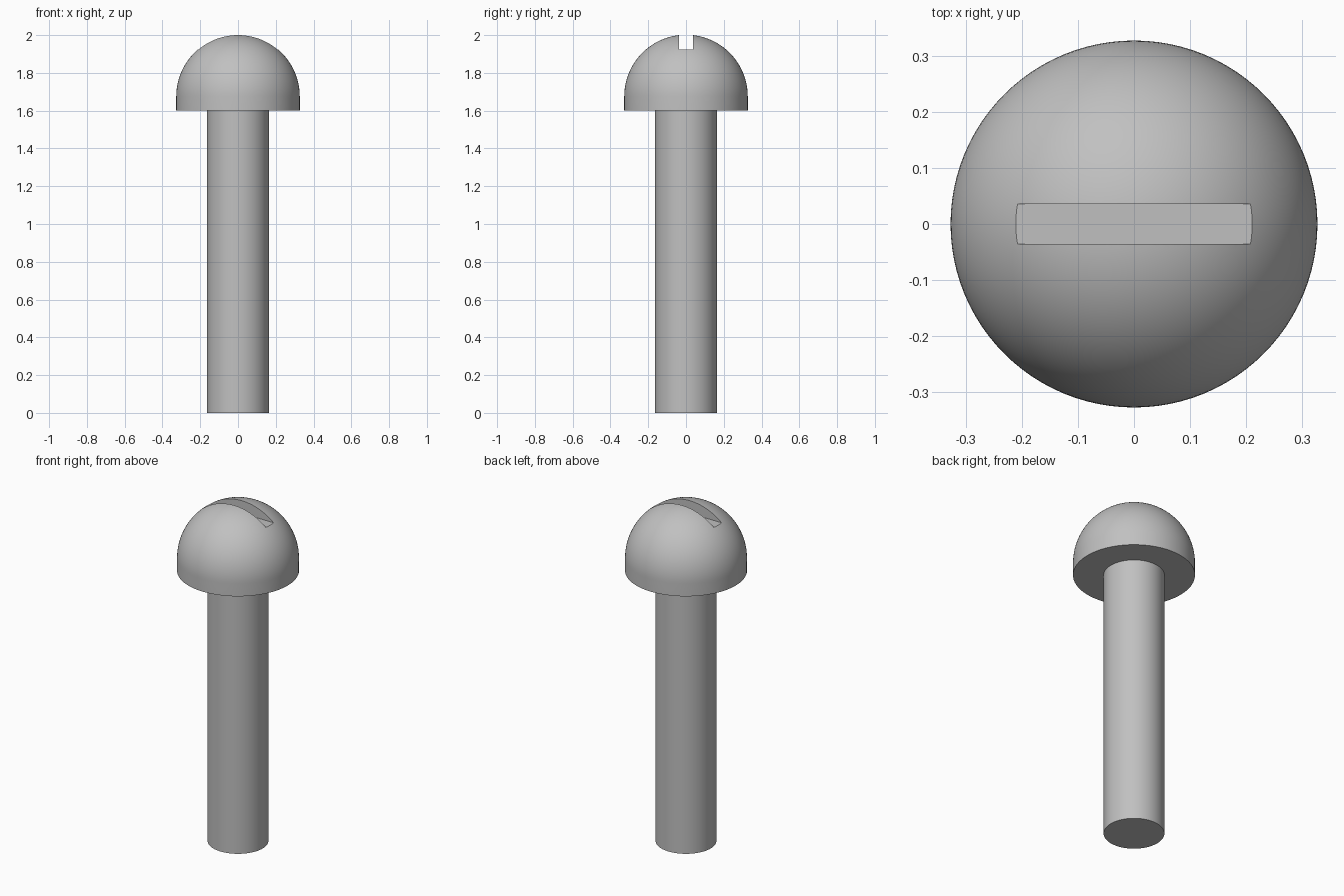
import bpy, bmesh
from math import cos, sin, pi, radians

cube = bpy.data.objects.get("Cube")
if cube:
    bpy.data.objects.remove(cube, do_unlink=True)

SHAFT_R, HEAD_R = 0.163, 0.327
HEAD_Z, DOME_Z = 1.60, 1.675
SLOT_HALF, SLOT_Z = 0.036, 1.925
SEGMENTS = 96

steel = bpy.data.materials.new("steel grey")
steel.use_nodes = True
colour = (0.53, 0.53, 0.53, 1)
steel.diffuse_color = colour
steel.node_tree.nodes["Principled BSDF"].inputs["Base Color"].default_value = colour


def lathe(name, profile):
    """Spin an (x, z) profile around the z axis into a closed solid."""
    bm = bmesh.new()
    verts = [bm.verts.new((x, 0, z)) for x, z in profile]
    edges = [bm.edges.new(pair) for pair in zip(verts, verts[1:])]
    bmesh.ops.spin(bm, geom=verts + edges, cent=(0, 0, 0), axis=(0, 0, 1),
                   angle=2 * pi, steps=SEGMENTS, use_duplicate=False)
    bmesh.ops.remove_doubles(bm, verts=bm.verts, dist=1e-5)
    bmesh.ops.recalc_face_normals(bm, faces=bm.faces)
    mesh = bpy.data.meshes.new(name)
    bm.to_mesh(mesh)
    bm.free()
    mesh.materials.append(steel)
    obj = bpy.data.objects.new(name, mesh)
    bpy.context.collection.objects.link(obj)
    return obj


def select(obj):
    bpy.ops.object.select_all(action='DESELECT')
    obj.select_set(True)
    bpy.context.view_layer.objects.active = obj


# Plain round shaft, ending flush under the head
shaft = lathe("shaft", [(0, 0), (SHAFT_R, 0), (SHAFT_R, HEAD_Z), (0, HEAD_Z)])

# Domed head: short straight rim, then a hemisphere
STEPS = 32
arc = [(HEAD_R * cos(pi / 2 * i / STEPS), DOME_Z + HEAD_R * sin(pi / 2 * i / STEPS))
       for i in range(STEPS)]
head = lathe("head", [(0, HEAD_Z), (HEAD_R, HEAD_Z)] + arc + [(0, DOME_Z + HEAD_R)])

# Straight driver slot cut across the top
bpy.ops.mesh.primitive_cube_add(size=1, location=(0, 0, SLOT_Z + 0.1))
cutter = bpy.context.object
cutter.name = "slot_cutter"
cutter.scale = (1, 2 * SLOT_HALF, 0.2)
cutter.hide_render = True
cutter.data.materials.append(steel)
bpy.context.view_layer.update()
select(head)
cut = head.modifiers.new("slot", 'BOOLEAN')
cut.operation = 'DIFFERENCE'
cut.solver = 'EXACT'
cut.object = cutter
bpy.ops.object.modifier_apply(modifier=cut.name)
bpy.data.objects.remove(cutter, do_unlink=True)

# Smooth round surfaces, crisp edges
for part in (shaft, head):
    select(part)
    bpy.ops.object.shade_smooth_by_angle(angle=radians(30))
